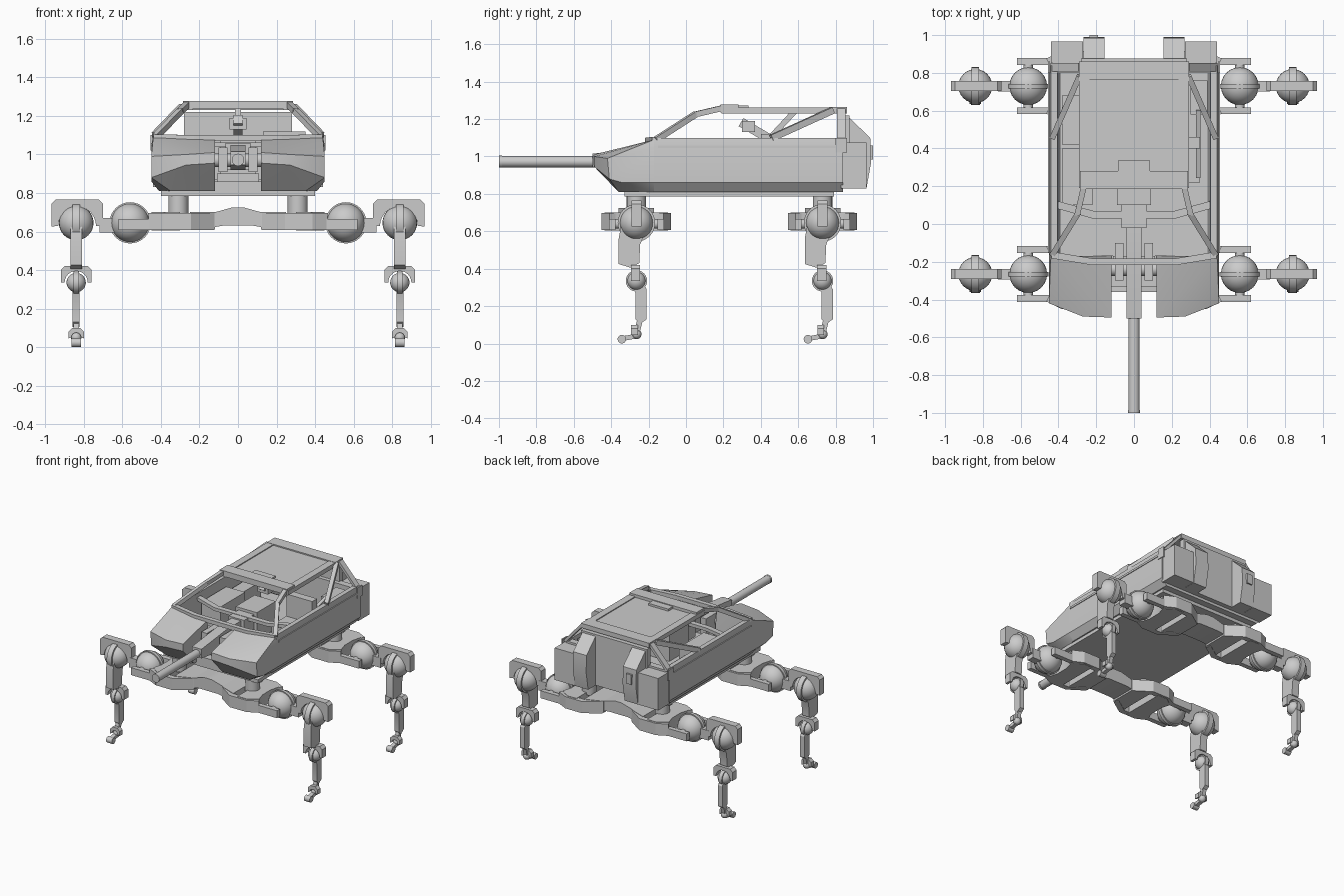
import bpy, bmesh, math
from mathutils import Vector, Matrix

if "Cube" in bpy.data.objects:
    bpy.data.objects.remove(bpy.data.objects["Cube"], do_unlink=True)

grey = bpy.data.materials.new("plain grey")
grey.use_nodes = True
COLOUR = (0.6, 0.6, 0.6, 1)
grey.diffuse_color = COLOUR
grey.node_tree.nodes["Principled BSDF"].inputs["Base Color"].default_value = COLOUR


# ---- helpers ----
def finish(name, bm, mirror=False):
    bmesh.ops.recalc_face_normals(bm, faces=bm.faces)
    me = bpy.data.meshes.new(name)
    bm.to_mesh(me)
    bm.free()
    me.materials.append(grey)
    me.polygons.foreach_set("use_smooth", [True] * len(me.polygons))
    me.set_sharp_from_angle(angle=math.radians(28))
    ob = bpy.data.objects.new(name, me)
    bpy.context.scene.collection.objects.link(ob)
    if mirror:
        ob.modifiers.new("mirror", "MIRROR").use_mirror_merge = False
    return ob


def box(name, x, y, z, mirror=False):
    lo, hi = Vector((x[0], y[0], z[0])), Vector((x[1], y[1], z[1]))
    bm = bmesh.new()
    bmesh.ops.create_cube(bm, size=1, matrix=Matrix.Translation((lo + hi) / 2) @ Matrix.Diagonal((*(hi - lo), 1)))
    return finish(name, bm, mirror)


def bars(name, path, w, h, mirror=False):
    bm = bmesh.new()
    for p, q in zip(path, path[1:]):
        p, q = Vector(p), Vector(q)
        d = q - p
        m = Matrix.Translation((p + q) / 2) @ d.to_track_quat('Y', 'Z').to_matrix().to_4x4()
        bmesh.ops.create_cube(bm, size=1, matrix=m @ Matrix.Diagonal((w, d.length + w * 0.3, h, 1)))
    return finish(name, bm, mirror)


def prism(name, pts, axis, a, b, mirror=False):
    place = {'x': lambda u, v, t: (t, u, v), 'y': lambda u, v, t: (u, t, v), 'z': lambda u, v, t: (u, v, t)}[axis]
    bm = bmesh.new()
    f = bm.faces.new([bm.verts.new(place(u, v, a)) for u, v in pts])
    moved = bmesh.ops.extrude_face_region(bm, geom=[f])["geom"]
    bmesh.ops.translate(bm, vec=place(0, 0, b - a), verts=[g for g in moved if isinstance(g, bmesh.types.BMVert)])
    return finish(name, bm, mirror)


def rod(name, p, q, r, mirror=False, sides=24):
    p, q = Vector(p), Vector(q)
    d = q - p
    bm = bmesh.new()
    m = Matrix.Translation((p + q) / 2) @ d.to_track_quat('Z', 'Y').to_matrix().to_4x4()
    bmesh.ops.create_cone(bm, cap_ends=True, segments=sides, radius1=r, radius2=r, depth=d.length, matrix=m)
    return finish(name, bm, mirror)


def ball(name, c, r):
    bm = bmesh.new()
    bmesh.ops.create_uvsphere(bm, u_segments=24, v_segments=16, radius=r, matrix=Matrix.Translation(c))
    return finish(name, bm, True)


def convex(name, pts, mirror=False):
    bm = bmesh.new()
    bmesh.ops.convex_hull(bm, input=[bm.verts.new(p) for p in pts])
    bmesh.ops.dissolve_limit(bm, angle_limit=0.02, verts=bm.verts, edges=bm.edges)
    return finish(name, bm, mirror)


def hood(name, cx, cz, w, bottom, top, r, y, half):
    """Chamfered cover with an arched cut-out for a ball joint."""
    c = 0.02
    pts = [(cx - w, bottom), (cx - w, top - c), (cx - w + c, top), (cx + w - c, top), (cx + w, top - c), (cx + w, bottom)]
    arc = [math.pi * i / 12 for i in range(13)]
    pts += [(cx + r * math.cos(t), max(bottom, cz + r * math.sin(t))) for t in arc]
    return prism(name, pts, 'y', y - half, y + half, True)


# ---- hull ----
prism("hull_side", [(.39, .81), (.41, .81), (.45, .86), (.45, 1.045), (.44, 1.1), (.405, 1.1), (.39, .9)],
      'y', -.17, .84, True)
box("side_rail", (.44, .455), (-.15, .84), (1.045, 1.06), True)
box("hull_floor", (-.4, .4), (-.17, .84), (.81, .87))
box("belly_plate", (-.4, .4), (-.33, .79), (.785, .812))
convex("nose_block", [
    (.12, -.2, 1.08), (.45, -.17, 1.045), (.44, -.17, 1.09), (.12, -.495, 1.01), (.27, -.49, 1.0),
    (.45, -.42, .99), (.12, -.495, .955), (.27, -.49, .945), (.45, -.41, .88), (.12, -.36, .81),
    (.35, -.36, .81), (.45, -.34, .86), (.45, -.17, .86), (.41, -.17, .81), (.12, -.17, .81)], True)
bars("cowl", [(-.43, -.165, 1.09), (-.22, -.2, 1.085), (.22, -.2, 1.085), (.43, -.165, 1.09)], .035, .03)
box("channel_floor", (-.12, .12), (-.33, -.17), (.81, .86))
box("channel_step", (-.11, .11), (-.27, -.17), (.86, .9))

# ---- rear of the hull ----
box("rear_wall", (-.42, .42), (.8, .85), (.83, 1.09))
box("rear_panel", (-.28, .28), (.83, .875), (.83, 1.22))
box("rear_locker", (.27, .44), (.83, .965), (.83, 1.075), True)
prism("rear_pack", [(.85, .83), (.965, .83), (.99, .97), (.985, 1.1), (.87, 1.21), (.85, 1.21)], 'x', .155, .268, True)
box("pack_latch", (-.235, -.19), (.98, 1.0), (.985, 1.06))
box("locker_vent", (.445, .455), (.8, .86), (1.02, 1.1), True)

# ---- cabin frame and roof ----
bars("front_pillar", [(.43, -.16, 1.09), (.3, .05, 1.225), (.265, .2, 1.26)], .03, .03, True)
bars("rear_pillar", [(.43, .46, 1.1), (.29, .78, 1.245)], .03, .035, True)
bars("corner_post", [(.43, .83, 1.09), (.29, .83, 1.245)], .045, .02, True)
box("roof_side", (.235, .29), (.19, .86), (1.23, 1.263), True)
box("roof_back", (-.29, .29), (.765, .86), (1.23, 1.265))
box("roof_front", (-.285, .285), (.185, .28), (1.235, 1.278))
box("roof_panel", (-.24, .24), (.27, .77), (1.235, 1.256))
box("roof_grip", (-.085, .085), (.275, .335), (1.25, 1.272))

# ---- gun ----
rod("barrel", (0, -1, .972), (0, -.45, .972), .03)
rod("muzzle_ring", (0, -1, .972), (0, -.985, .972), .032)
prism("gun_sleeve", [(-.5, .945), (-.5, 1.015), (-.2, 1.05), (0, 1.05), (0, .93), (-.3, .92)], 'x', -.04, .04)
box("gun_cradle", (-.1, -.055), (-.3, -.1), (.91, 1.035), True)
rod("trunnion", (-.12, -.24, .97), (.12, -.24, .97), .035)
box("breech", (-.065, .065), (-.02, .2), (.92, 1.06))
rod("breech_ring", (0, -.01, .99), (0, .01, .99), .06)

# ---- cabin interior ----
bars("dashboard", [(-.4, .1, 1.06), (-.22, .05, 1.05), (.22, .05, 1.05), (.4, .1, 1.06)], .04, .025)
box("left_cabinet", (-.38, -.22), (.1, .4), (.86, 1.04))
box("left_shelf", (-.38, -.28), (.42, .68), (.86, 1.0))
box("gunner_console", (-.09, .09), (.1, .33), (.86, 1.08))
box("seat_base", (.13, .35), (.22, .4), (.86, .95))
box("seat_back", (.13, .35), (.4, .46), (.86, 1.12))
bars("seat_brace", [(.34, .25, .98), (.34, .6, 1.08)], .025, .025)
box("radio_stack", (.3, .39), (.58, .76), (.86, 1.08))
bars("sight_arm", [(0, .47, 1.08), (0, .3, 1.18)], .045, .05)
box("sight_head", (-.045, .045), (.3, .37), (1.13, 1.19))
bars("sight_mount", [(.0, .45, 1.1), (.0, .58, 1.24)], .03, .03)

# ---- walking gear: the same axle with two legs at the front and the rear ----
for end, y in (("front", -.265), ("rear", .73)):
    n = end + "_"
    # axle beam with flared yokes
    prism(n + "axle_centre", [(-.2, .61), (-.08, .63), (.08, .63), (.2, .61), (.2, .7), (.12, .7), (.03, .725),
                              (-.03, .725), (-.12, .7), (-.2, .7)], 'y', y - .095, y + .095)
    prism(n + "axle_shoulder", [(.12, y - .1), (.25, y - .15), (.25, y + .15), (.12, y + .1)], 'z', .61, .7, True)
    prism(n + "axle_plate", [(.3, y - .17), (.38, y - .17), (.45, y - .12), (.43, y - .05), (.43, y + .05),
                             (.45, y + .12), (.38, y + .17), (.3, y + .17)], 'z', .605, .7, True)
    for s in (-1, 1):
        tag = n + ("inner_" if s > 0 else "outer_")
        bars(tag + "yoke", [(.14, y + s * .09, .652), (.25, y + s * .165, .652), (.38, y + s * .165, .652),
                            (.45, y + s * .13, .652)], .04, .09, True)
        box(tag + "fork", (.4, .62), (y + s * .13 - .018, y + s * .13 + .018), (.608, .665), True)
    rod(n + "king_post", (.31, y, .68), (.31, y, .8), .052, True)

    # inner joint and arm
    ball(n + "shoulder_ball", (.56, y, .645), .1)
    rod(n + "shoulder_ring", (.56, y - .012, .645), (.56, y + .012, .645), .107, True, 32)
    rod(n + "shoulder_pin", (.56, y - .14, .64), (.56, y + .14, .64), .025, True)
    box(n + "arm_neck", (.64, .72), (y - .028, y + .028), (.595, .67), True)

    # hip
    hood(n + "hip_hood", .835, .63, .133, .625, .765, .098, y, .027)
    ball(n + "hip_ball", (.84, y, .645), .09)
    rod(n + "hip_ring", (.82, y, .645), (.86, y, .645), .1, True, 32)

    # upper leg
    prism(n + "upper_leg", [(y + .06, .62), (y + .02, .53), (y + .015, .43), (y - .03, .405), (y - .095, .425),
                            (y - .095, .56), (y - .08, .64)], 'x', .81, .87, True)

    # knee
    hood(n + "knee_hood", .84, .335, .08, .335, .42, .06, y - .005, .025)
    ball(n + "knee_ball", (.84, y, .335), .05)
    rod(n + "knee_ring", (.826, y, .335), (.854, y, .335), .057, True)

    # lower leg
    prism(n + "lower_leg", [(y - .03, .33), (y + .03, .33), (y + .055, .29), (y + .055, .13), (y + .02, .105),
                            (y - .005, .13), (y - .005, .27)], 'x', .822, .858, True)
    bars(n + "shin_end", [(.84, y + .02, .13), (.84, y, .05)], .03, .03, True)

    # ankle and foot
    hood(n + "ankle_hood", .84, .05, .04, .045, .1, .025, y - .01, .018)
    ball(n + "ankle_ball", (.84, y, .05), .027)
    bars(n + "foot_link", [(.84, y, .04), (.84, y - .075, .026)], .03, .025, True)
    rod(n + "toe", (.816, y - .078, .023), (.864, y - .078, .023), .023, True, 16)
